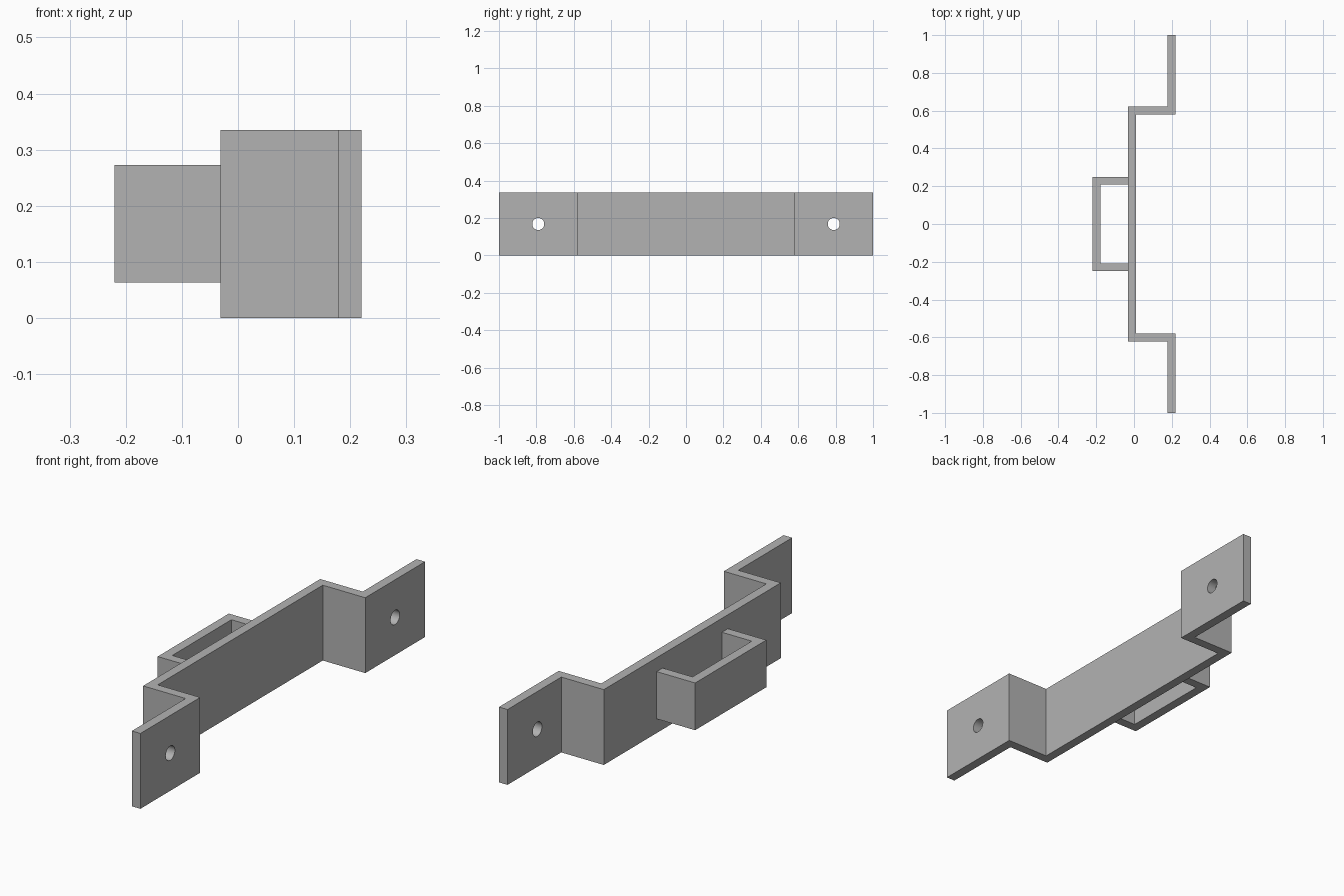
import bpy
import bmesh
from math import radians

cube = bpy.data.objects.get("Cube")
if cube:
    bpy.data.objects.remove(cube, do_unlink=True)

THICK = 0.042
HEIGHT = 0.335
FRONT_X, BACK_X, WEB_X = 0.22, -0.22, -0.031
LEG_Y, HANDLE_Y = 0.622, 0.25

grey = bpy.data.materials.new("plain grey")
grey.use_nodes = True
grey.diffuse_color = (0.45, 0.45, 0.45, 1)
grey.node_tree.nodes["Principled BSDF"].inputs["Base Color"].default_value = grey.diffuse_color


def extrude_profile(name, half, z0, z1):
    """Extrude an outline, given for y > 0 and mirrored across y = 0."""
    outline = half + [(x, -y) for x, y in reversed(half)]
    bm = bmesh.new()
    face = bm.faces.new([bm.verts.new((x, y, z0)) for x, y in outline])
    grown = bmesh.ops.extrude_face_region(bm, geom=[face])["geom"]
    top = [v for v in grown if isinstance(v, bmesh.types.BMVert)]
    bmesh.ops.translate(bm, verts=top, vec=(0, 0, z1 - z0))
    bmesh.ops.recalc_face_normals(bm, faces=bm.faces)
    mesh = bpy.data.meshes.new(name)
    bm.to_mesh(mesh)
    bm.free()
    mesh.materials.append(grey)
    obj = bpy.data.objects.new(name, mesh)
    bpy.context.collection.objects.link(obj)
    return obj


# Bent strap: web, two legs and two end flanges
strap = extrude_profile("bracket_strap", [
    (WEB_X, LEG_Y), (FRONT_X - THICK, LEG_Y), (FRONT_X - THICK, 1),
    (FRONT_X, 1), (FRONT_X, LEG_Y - THICK), (WEB_X + THICK, LEG_Y - THICK),
], 0, HEIGHT)

# U-shaped loop on the back of the web
extrude_profile("back_loop", [
    (BACK_X, HANDLE_Y), (WEB_X, HANDLE_Y),
    (WEB_X, HANDLE_Y - THICK), (BACK_X + THICK, HANDLE_Y - THICK),
], 0.063, 0.273)

# Screw holes through the flanges
cutters = []
for side in (-1, 1):
    bpy.ops.mesh.primitive_cylinder_add(
        vertices=32, radius=0.032, depth=0.12,
        location=(FRONT_X - THICK / 2, side * 0.79, HEIGHT / 2),
        rotation=(0, radians(90), 0))
    cutter = bpy.context.object
    cutter.name = "hole_cutter"
    cutter.hide_render = True
    cutter.data.materials.append(grey)
    cutters.append(cutter)
    hole = strap.modifiers.new("screw_hole", 'BOOLEAN')
    hole.operation = 'DIFFERENCE'
    hole.solver = 'EXACT'
    hole.object = cutter

# Bake the holes, then drop the cutters
bpy.context.view_layer.update()
graph = bpy.context.evaluated_depsgraph_get()
cut_mesh = bpy.data.meshes.new_from_object(strap.evaluated_get(graph))
strap.modifiers.clear()
strap.data = cut_mesh
for cutter in cutters:
    bpy.data.objects.remove(cutter, do_unlink=True)

bpy.ops.object.select_all(action='DESELECT')
strap.select_set(True)
bpy.context.view_layer.objects.active = strap
bpy.ops.object.shade_smooth_by_angle(angle=radians(30))
